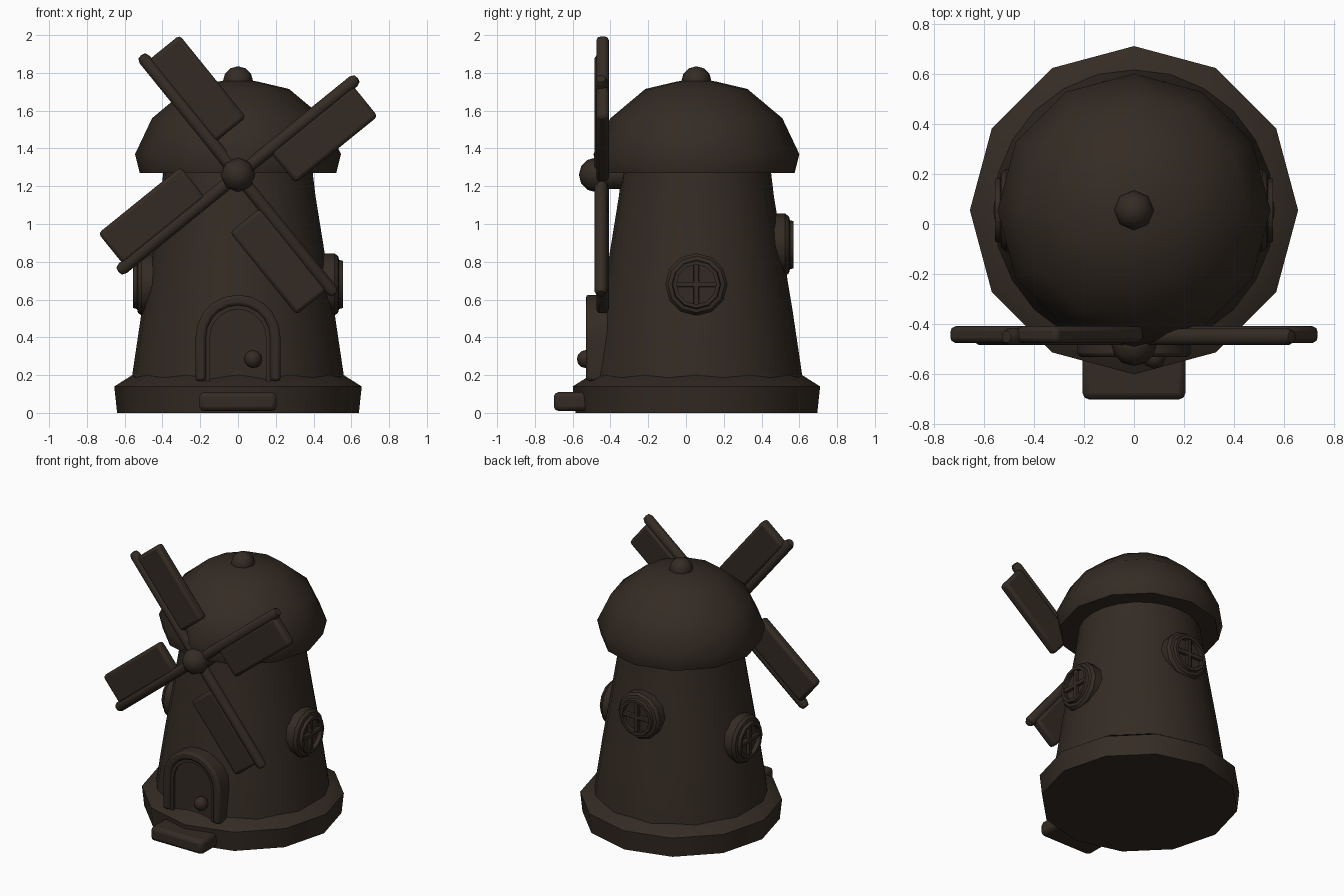
import bpy, bmesh
from math import sin, cos, pi, radians
from mathutils import Matrix, Vector

if "Cube" in bpy.data.objects:
    bpy.data.objects.remove(bpy.data.objects["Cube"])

CY = 0.055                       # tower axis in y
HUB = Vector((0, -0.45, 1.26))   # sail centre
wood = bpy.data.materials.new("dark_brown")
wood.diffuse_color = (0.034, 0.024, 0.017, 1)
wood.use_nodes = True
wood.node_tree.nodes["Principled BSDF"].inputs["Base Color"].default_value = wood.diffuse_color


def finish(name, bm, matrix=Matrix(), bevel=0.0, angle=35):
    bmesh.ops.remove_doubles(bm, verts=bm.verts, dist=1e-5)
    bmesh.ops.recalc_face_normals(bm, faces=bm.faces)
    bm.transform(matrix)
    me = bpy.data.meshes.new(name)
    bm.to_mesh(me)
    bm.free()
    me.materials.append(wood)
    ob = bpy.data.objects.new(name, me)
    bpy.context.collection.objects.link(ob)
    bpy.ops.object.select_all(action='DESELECT')
    ob.select_set(True)
    bpy.context.view_layer.objects.active = ob
    bpy.ops.object.shade_smooth_by_angle(angle=radians(angle))
    if bevel:
        m = ob.modifiers.new("bevel", 'BEVEL')
        m.width, m.segments = bevel, 2
    return ob


def lathe(name, profile, sides, matrix=Matrix(), closed=False, angle=35):
    """Spin (radius, height) points around z."""
    bm = bmesh.new()
    rings = [[bm.verts.new((r * cos(2 * pi * i / sides), r * sin(2 * pi * i / sides), z))
              for i in range(sides)] for r, z in profile]
    pairs = list(zip(rings, rings[1:])) + ([(rings[-1], rings[0])] if closed else [])
    for a, b in pairs:
        for i in range(sides):
            j = (i + 1) % sides
            bm.faces.new((a[i], a[j], b[j], b[i]))
    return finish(name, bm, matrix, angle=angle)


def box(name, lo, hi, matrix=Matrix(), bevel=0.015):
    lo, hi = Vector(lo), Vector(hi)
    bm = bmesh.new()
    bmesh.ops.create_cube(bm, size=1, matrix=Matrix.Translation((lo + hi) / 2)
                          @ Matrix.Diagonal((*(hi - lo), 1)))
    return finish(name, bm, matrix, bevel)


def ball(name, centre, r, u=8, v=6, axis=Matrix()):
    bm = bmesh.new()
    bmesh.ops.create_uvsphere(bm, u_segments=u, v_segments=v, radius=r)
    return finish(name, bm, Matrix.Translation(centre) @ axis, angle=60)


def prism(name, outline, y0, y1, bevel=0.0):
    """Extrude an (x, z) outline from y0 to y1."""
    bm = bmesh.new()
    face = bm.faces.new([bm.verts.new((x, y0, z)) for x, z in outline])
    ext = bmesh.ops.extrude_face_region(bm, geom=[face])
    bmesh.ops.translate(bm, vec=(0, y1 - y0, 0),
                        verts=[g for g in ext["geom"] if isinstance(g, bmesh.types.BMVert)])
    return finish(name, bm, bevel=bevel)


def arch(w, bottom, spring=0.40, n=10):
    return [(w, bottom)] + [(w * cos(pi * i / n), spring + w * sin(pi * i / n))
                            for i in range(n + 1)] + [(-w, bottom)]


axis = Matrix.Translation((0, CY, 0))
face_front = Matrix.Rotation(pi / 2, 4, 'X')     # local z -> -y

# Body
lathe("base", [(0, 0), (0.64, 0), (0.655, 0.14), (0.56, 0.2), (0, 0.2)], 12, axis)
lathe("tower", [(0, 0.15), (0.565, 0.15), (0.56, 0.2), (0.508, 0.55), (0.455, 0.87),
                (0.41, 1.15), (0.392, 1.3), (0, 1.3)], 24, axis)
lathe("dome_roof", [(0, 1.27), (0.52, 1.27), (0.545, 1.37), (0.455, 1.56),
                    (0.27, 1.715), (0.1, 1.755), (0, 1.765)], 12, axis, angle=50)
ball("roof_finial", (0, CY, 1.755), 0.08)

# Door and step
prism("door_frame", arch(0.225, 0.17) + arch(0.17, 0.17)[::-1], -0.53, -0.36, 0.015)
prism("door_surround", arch(0.175, 0.17) + arch(0.148, 0.17)[::-1], -0.515, -0.36)
prism("door", arch(0.15, 0.17), -0.50, -0.36)
ball("door_knob", (0.08, -0.53, 0.285), 0.048)
box("door_step", (-0.205, -0.70, 0.01), (0.205, -0.50, 0.11), bevel=0.025)

# Round windows: local z points outwards from the tower
for name, turn, dist, z in (("right", 90, 0.555, 0.68), ("left", -90, 0.555, 0.68),
                            ("back", 180, 0.515, 0.89)):
    m = (axis @ Matrix.Rotation(radians(turn), 4, 'Z')
         @ Matrix.Translation((0, -dist, z)) @ face_front)
    lathe(name + "_window_frame", [(0.165, -0.14), (0.165, -0.045), (0.15, -0.025),
                                   (0.13, -0.02), (0.125, 0), (0.105, 0), (0.105, -0.14)],
          12, m, closed=True)
    lathe(name + "_window_pane", [(0, -0.14), (0.12, -0.14), (0.12, -0.03), (0, -0.03)], 12, m)
    box(name + "_window_bar_upright", (-0.014, -0.115, -0.04), (0.014, 0.115, -0.008), m, 0.004)
    box(name + "_window_bar_cross", (-0.115, -0.014, -0.04), (0.115, 0.014, -0.008), m, 0.004)

# Sails: local x runs along each arm
for k in range(4):
    m = Matrix.Translation(HUB) @ Matrix.Rotation(-radians(39 + 90 * k), 4, 'Y')
    lathe(f"sail_arm_{k + 1}", [(0, 0), (0.036, 0), (0.036, 0.785), (0.025, 0.81), (0, 0.815)],
          8, m @ Matrix.Rotation(pi / 2, 4, 'Y') @ Matrix.Rotation(pi / 8, 4, 'Z'), angle=50)
    box(f"sail_blade_{k + 1}", (0.21, -0.025, -0.225), (0.77, 0.042, -0.015), m, 0.02)

# Hub and shaft
ball("sail_hub", (0, -0.475, 1.26), 0.092, 8, 6, face_front)
lathe("hub_shaft", [(0, -0.2), (0.075, -0.2), (0.075, 0.03), (0, 0.03)], 12,
      Matrix.Translation(HUB) @ face_front)
